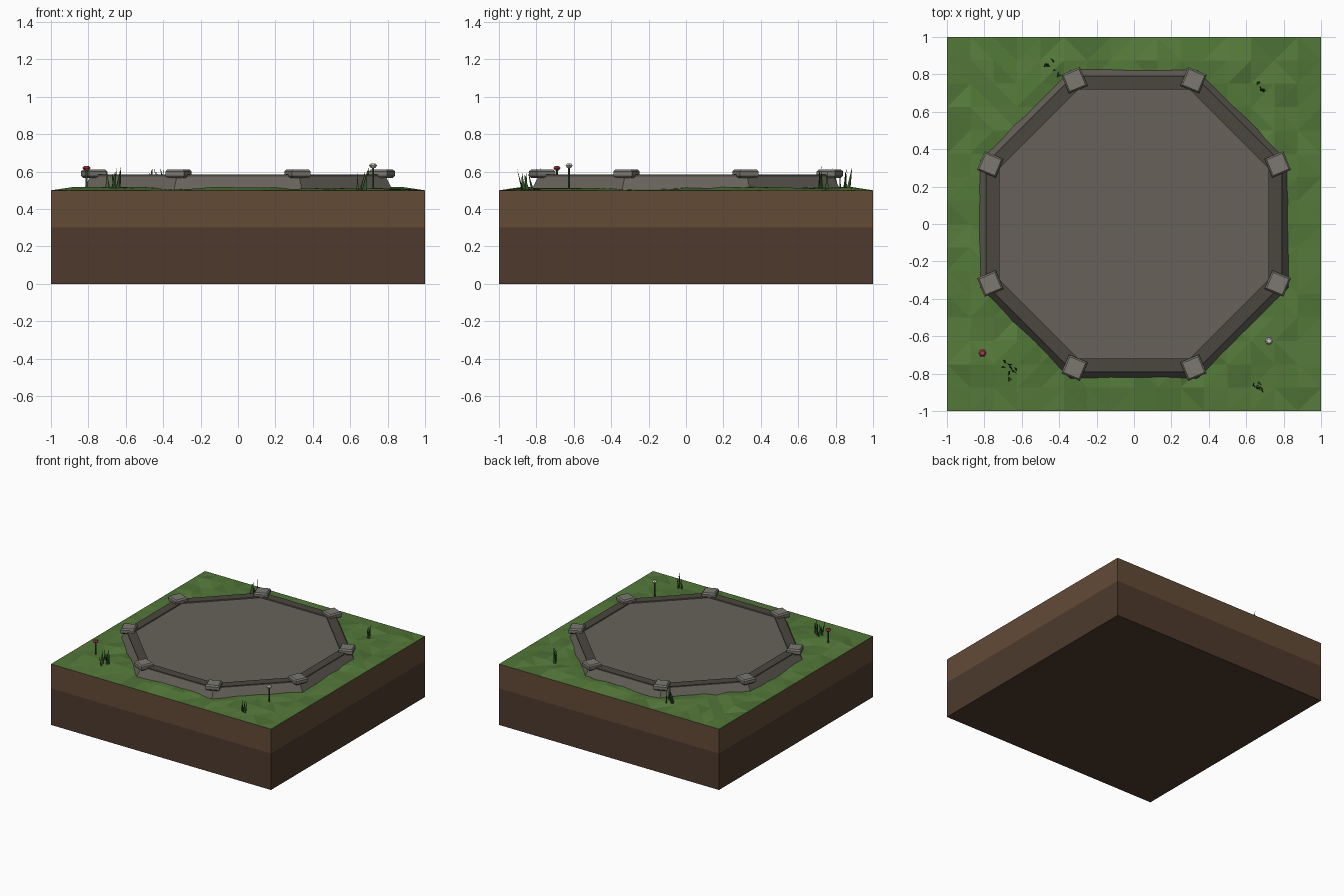
import bpy, bmesh, math, random
from mathutils import Vector, Matrix

if "Cube" in bpy.data.objects:
    bpy.data.objects.remove(bpy.data.objects["Cube"])

random.seed(4)


def mat(name, rgb):
    m = bpy.data.materials.new(name)
    m.diffuse_color = (*rgb, 1)
    m.use_nodes = True
    m.node_tree.nodes["Principled BSDF"].inputs["Base Color"].default_value = m.diffuse_color
    return m


SOIL = mat("soil", (0.125, 0.07, 0.037))
DEEP = mat("deep_soil", (0.075, 0.042, 0.026))
GREENS = [mat("grass_a", (0.085, 0.19, 0.04)), mat("grass_b", (0.095, 0.20, 0.045)),
          mat("grass_c", (0.075, 0.165, 0.036))]
STONE = mat("stone", (0.135, 0.122, 0.102))
TRIM = mat("dark_stone", (0.07, 0.063, 0.05))
CAP = mat("light_stone", (0.20, 0.19, 0.165))
BLADE = mat("blade", (0.04, 0.11, 0.025))
STEM = mat("stem", (0.04, 0.09, 0.03))
RED = mat("red_petal", (0.40, 0.05, 0.07))
WHITE = mat("white_petal", (0.6, 0.57, 0.52))


def finish(name, bm, mats):
    bmesh.ops.recalc_face_normals(bm, faces=bm.faces)
    me = bpy.data.meshes.new(name)
    bm.to_mesh(me)
    bm.free()
    for m in mats:
        me.materials.append(m)
    ob = bpy.data.objects.new(name, me)
    bpy.context.collection.objects.link(ob)
    return ob


def ring_stack(bm, sections, n, phase, close_start=True, close_end=True):
    """Loft n-sided rings of (circumradius, z, material index)."""
    prev = first = None
    for r, z, mi in sections:
        ring = [bm.verts.new((r * math.cos(phase + 2 * math.pi * i / n),
                              r * math.sin(phase + 2 * math.pi * i / n), z)) for i in range(n)]
        if prev:
            for i in range(n):
                j = (i + 1) % n
                bm.faces.new((prev[i], prev[j], ring[j], ring[i])).material_index = mi
        first = first or ring
        prev = ring
    if close_start:
        bm.faces.new(first[::-1]).material_index = sections[0][2]
    if close_end:
        bm.faces.new(prev).material_index = sections[-1][2]


# Two-layer earth block
bm = bmesh.new()
R2 = math.sqrt(2)
ring_stack(bm, [(R2, 0, 0), (R2, 0.3, 0), (R2, 0.5, 1)], 4, math.pi / 4, close_end=False)
finish("earth_block", bm, [DEEP, SOIL])

# Gently bumpy grass sheet, flat at its border
bm = bmesh.new()
bmesh.ops.create_grid(bm, x_segments=16, y_segments=16, size=1,
                      matrix=Matrix.Translation((0, 0, 0.5)))
for v in bm.verts:
    if max(abs(v.co.x), abs(v.co.y)) < 0.99:
        v.co.z += random.uniform(0, 0.02)
bmesh.ops.triangulate(bm, faces=bm.faces)
for f in bm.faces:
    f.material_index = random.choice((0, 0, 1, 1, 2))
finish("grass_top", bm, GREENS)

# Octagonal stone platform with a dark raised rim
k = 1 / math.cos(math.pi / 8)
bm = bmesh.new()
ring_stack(bm, [(0.835 * k, 0.485, 0), (0.79 * k, 0.573, 0), (0.79 * k, 0.584, 1),
                (0.72 * k, 0.584, 1), (0.72 * k, 0.575, 0)], 8, math.pi / 8)
finish("stone_platform", bm, [STONE, TRIM])

# Chamfered cap stones on the eight corners
for i in range(8):
    a = math.pi / 8 + i * math.pi / 4
    bm = bmesh.new()
    h = 0.054 * R2
    ring_stack(bm, [(h * 0.84, 0.567, 0), (h, 0.577, 0), (h, 0.601, 0), (h * 0.84, 0.612, 0)],
               4, math.pi / 4)
    ob = finish(f"cap_stone_{i + 1}", bm, [CAP])
    ob.rotation_euler.z = a
    ob.location = (0.832 * math.cos(a), 0.832 * math.sin(a), 0)


# Tufts of thin leaning grass blades
def tuft(name, x, y, count, spread):
    bm = bmesh.new()
    for _ in range(count):
        base = Vector((x + random.uniform(-spread, spread), y + random.uniform(-spread, spread), 0.5))
        a = random.uniform(0, 2 * math.pi)
        side = Vector((math.cos(a), math.sin(a), 0)) * 0.012
        back = Vector((-side.y, side.x, 0)) * 0.8
        lean = Vector((random.uniform(-.025, .025), random.uniform(-.025, .025),
                       random.uniform(0.085, 0.13)))
        p = [bm.verts.new(base + o) for o in (side, -side, back)]
        tip = bm.verts.new(base + lean)
        for j in range(3):
            bm.faces.new((p[j], p[(j + 1) % 3], tip))
    finish(name, bm, [BLADE])


for i, (x, y, c, s) in enumerate([(-0.45, 0.845, 5, 0.025), (-0.40, 0.81, 2, 0.01),
                                  (0.685, 0.73, 5, 0.025), (0.655, -0.86, 4, 0.02),
                                  (-0.68, -0.75, 4, 0.02), (-0.655, -0.80, 4, 0.025)]):
    tuft(f"grass_tuft_{i + 1}", x, y, c, s)

# Two small flowers: stem plus faceted head
for name, x, y, zh, m in (("red_flower", -0.81, -0.69, 0.615, RED),
                          ("white_flower", 0.722, -0.625, 0.628, WHITE)):
    bm = bmesh.new()
    ring_stack(bm, [(0.006, 0.495, 0), (0.006, zh, 0)], 5, 0)
    ring_stack(bm, [(0.012, zh - 0.008, 1), (0.022, zh + 0.004, 1), (0.013, zh + 0.015, 1)], 6, 0)
    ob = finish(name, bm, [STEM, m])
    ob.location = (x, y, 0)
